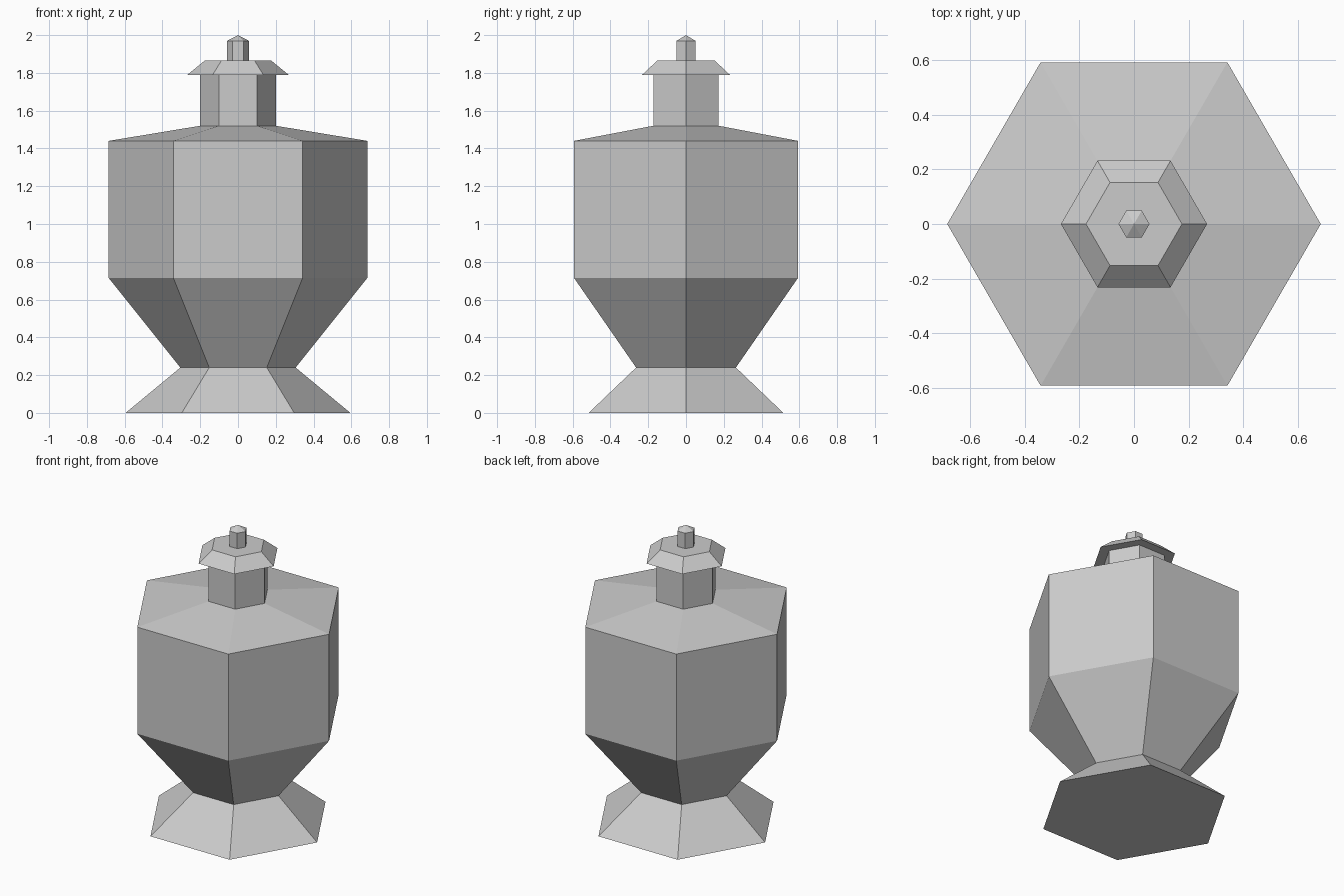
import bpy
import bmesh
from math import cos, sin, pi

if "Cube" in bpy.data.objects:
    bpy.data.objects.remove(bpy.data.objects["Cube"])

SIDES = 6


def hex_part(name, profile):
    """Revolve (radius, height) points into a flat six-sided part; radius 0 is a tip."""
    bm = bmesh.new()
    rings = []
    for r, z in profile:
        if r == 0:
            rings.append([bm.verts.new((0, 0, z))] * SIDES)
        else:
            rings.append([bm.verts.new((r * cos(2 * pi * i / SIDES),
                                        r * sin(2 * pi * i / SIDES), z))
                          for i in range(SIDES)])
    for low, high in zip(rings, rings[1:]):
        for i in range(SIDES):
            j = (i + 1) % SIDES
            corners = dict.fromkeys((low[i], low[j], high[j], high[i]))
            bm.faces.new(list(corners))
    mesh = bpy.data.meshes.new(name)
    bm.to_mesh(mesh)
    bm.free()
    obj = bpy.data.objects.new(name, mesh)
    bpy.context.collection.objects.link(obj)
    return obj


# Flared foot with closed underside
hex_part("foot", [(0, 0), (0.595, 0), (0.305, 0.24)])
# Tapered bowl, straight walls and sloping shoulder
hex_part("body", [(0.305, 0.24), (0.685, 0.715), (0.685, 1.44), (0.2, 1.52)])
# Narrow neck
hex_part("neck", [(0.2, 1.52), (0.2, 1.79)])
# Overhanging lid
hex_part("lid", [(0.2, 1.79), (0.268, 1.79), (0.176, 1.865), (0.057, 1.865)])
# Pointed knob
hex_part("knob", [(0.057, 1.865), (0.057, 1.97), (0, 2.0)])
